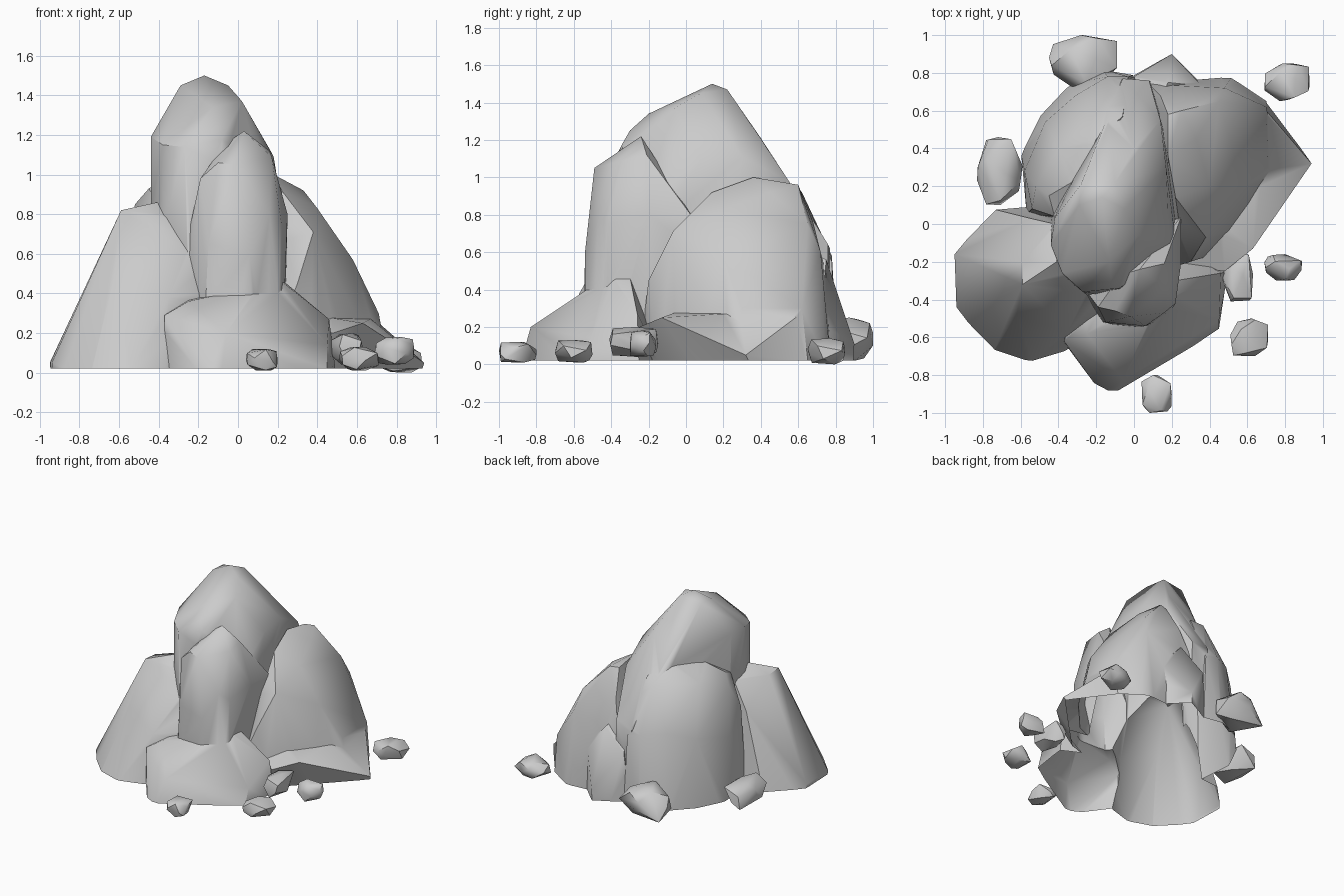
import bpy
import bmesh
import math
import random
from mathutils import Vector

# Remove the default object
default = bpy.data.objects.get("Cube")
if default:
    bpy.data.objects.remove(default, do_unlink=True)

# Single stone colour
stone = bpy.data.materials.new("stone_grey")
stone.use_nodes = True
stone_colour = (0.6, 0.6, 0.6, 1)
stone.diffuse_color = stone_colour
stone.node_tree.nodes["Principled BSDF"].inputs["Base Color"].default_value = stone_colour


def hull_object(name, points):
    """Wrap points, given in hundredths, in a chiselled convex shell."""
    bm = bmesh.new()
    for point in points:
        bm.verts.new(Vector(point) / 100)
    hull = bmesh.ops.convex_hull(bm, input=bm.verts[:])
    loose = set(hull["geom_interior"]) | set(hull["geom_unused"])
    loose_verts = [item for item in loose if isinstance(item, bmesh.types.BMVert)]
    bmesh.ops.delete(bm, geom=loose_verts, context="VERTS")
    bmesh.ops.recalc_face_normals(bm, faces=bm.faces[:])
    mesh = bpy.data.meshes.new(name)
    bm.to_mesh(mesh)
    bm.free()
    mesh.materials.append(stone)
    rock = bpy.data.objects.new(name, mesh)
    bpy.context.collection.objects.link(rock)
    return rock


def activate(rock):
    bpy.ops.object.select_all(action="DESELECT")
    rock.select_set(True)
    bpy.context.view_layer.objects.active = rock


def soften(rock):
    activate(rock)
    bpy.ops.object.shade_smooth_by_angle(angle=math.radians(40))


boulders = []


def boulder(name, foot, shoulder, crown):
    """Large rock from a buried outline and the corners above it."""
    depth = -2 - len(boulders)
    corners = [(x, y, depth) for x, y in foot] + shoulder + crown
    boulders.append(hull_object(name, corners))


def fuse(parts, name):
    """Join overlapping boulders into one hollow shell, open at the ground."""
    mass = parts[0]
    activate(mass)
    for part in parts[1:]:
        union = mass.modifiers.new("union", "BOOLEAN")
        union.operation = "UNION"
        union.solver = "EXACT"
        union.object = part
        bpy.ops.object.modifier_apply(modifier=union.name)
        bpy.data.objects.remove(part, do_unlink=True)
    mass.name = name
    bm = bmesh.new()
    bm.from_mesh(mass.data)
    everything = bm.verts[:] + bm.edges[:] + bm.faces[:]
    bmesh.ops.bisect_plane(bm, geom=everything, plane_co=(0, 0, 0.02),
                           plane_no=(0, 0, 1), clear_inner=True)
    bm.to_mesh(mass.data)
    bm.free()
    soften(mass)


def pebble(name, centre, half_size, bottom, top, seed):
    """Small blocky stone fitted exactly into a box."""
    rng = random.Random(seed)
    cloud = []
    for i in range(18):
        height = 1 - 2 * (i + 0.5) / 18
        turn = i * math.pi * (3 - math.sqrt(5)) + rng.uniform(-0.4, 0.4)
        radius = math.sqrt(1 - height * height)
        direction = Vector((radius * math.cos(turn), radius * math.sin(turn), height))
        blockiness = max(abs(c) for c in direction) ** 0.7
        cloud.append(direction / blockiness * rng.uniform(0.94, 1.04))
    low = [min(p[axis] for p in cloud) for axis in range(3)]
    high = [max(p[axis] for p in cloud) for axis in range(3)]
    box_low = (centre[0] - half_size[0], centre[1] - half_size[1], bottom)
    box_high = (centre[0] + half_size[0], centre[1] + half_size[1], top)
    fitted = []
    for p in cloud:
        fitted.append([
            box_low[a] + (p[a] - low[a]) / (high[a] - low[a]) * (box_high[a] - box_low[a])
            for a in range(3)])
    soften(hull_object(name, fitted))


# Tall central spire
boulder(
    "central_spire",
    foot=[(-44, -12), (-44, 10), (-30, 40), (-8, 76), (10, 75), (24, 20), (23, -18), (0, -40), (-22, -40), (-37, -28)],
    shoulder=[(-44, -11, 119), (-42, 3, 118), (-38, -26, 115), (-27, -36, 114), (-8, -34, 118),
              (18, 8, 109), (17, 30, 111), (-14, 53, 99), (14, 55, 98), (-6, 77, 62), (8, 76, 64),
              (19, -10, 98), (23, -16, 78)],
    crown=[(-17, 14, 150), (-29, 10, 145), (-28, 21, 145), (-10, 22, 147), (-5, 8, 145),
           (2, -6, 137), (-12, -30, 125), (-13, -20, 134), (0, 40, 121)],
)

# Column leaning on the front of the spire
boulder(
    "front_column",
    foot=[(-25, -42), (-18, -52), (-5, -55), (8, -54), (18, -48), (22, -42), (23, 0), (-25, -20)],
    shoulder=[(-25, -36, 70), (-19, -44, 98), (-15, -52, 65), (25, -20, 80), (22, -42, 75),
              (6, -54, 60), (16, -47, 80), (25, 4, 78)],
    crown=[(3, -24, 122), (-7, -27, 115), (16, -21, 112), (17, -34, 109), (-10, -46, 106),
           (-2, -49, 105), (14, -13, 102)],
)

# Flank on the low x side
boulder(
    "side_flank",
    foot=[(-94, -15), (-93, -44), (-75, -69), (-57, -75), (-37, -69), (-15, -50), (-20, 0), (-52, 10), (-75, 8)],
    shoulder=[(-95, -16, 5), (-94, -44, 5), (-62, -48, 50), (-71, -20, 55), (-35, -57, 38),
              (-18, -46, 40), (-55, 3, 60)],
    crown=[(-59, -32, 82), (-59, -20, 81), (-41, -20, 86), (-20, -25, 76), (-42, 0, 80)],
)

# Low ledge at the front
boulder(
    "front_ledge",
    foot=[(-37, -63), (-17, -90), (-9, -90), (45, -58), (50, -25), (20, -10), (-30, -20)],
    shoulder=[(-37, -62, 29), (-6, -83, 20), (45, -51, 14), (46, -26, 27)],
    crown=[(-25, -58, 36), (8, -53, 40), (22, -38, 46), (22, -30, 47), (31, -28, 38), (-25, -30, 38)],
)

# Broad flank on the high x side
boulder(
    "broad_flank",
    foot=[(78, 25), (60, 0), (45, -15), (20, -18), (5, 74), (40, 75), (52, 78), (70, 66)],
    shoulder=[(30, -20, 45), (58, 20, 57), (71, 30, 30), (45, 65, 75), (48, 72, 60),
              (70, 62, 30), (60, 66, 42), (20, -23, 20), (14, 68, 76), (8, 74, 52)],
    crown=[(22, 14, 92), (18, 36, 100), (18, 58, 96), (25, -7, 67), (38, -7, 71),
           (40, 20, 83), (33, 45, 92), (25, 60, 96)],
)

# Low skirt below the broad flank, undercut near the ground
boulder(
    "flank_skirt",
    foot=[(90, 38), (70, 15), (45, -10), (25, -15), (30, 50), (55, 74), (70, 66)],
    shoulder=[(94, 32, 5), (63, -13, 25), (48, -25, 20), (20, -22, 20), (82, 20, 12)],
    crown=[(70, 60, 26), (67, 20, 27), (45, 30, 26), (45, -5, 28)],
)

# Small wedge at the back
boulder(
    "back_wedge",
    foot=[(-5, 76), (20, 89), (38, 72), (30, 50), (10, 50)],
    shoulder=[(20, 90, 11), (20, 82, 29), (0, 78, 40), (36, 73, 36)],
    crown=[(18, 75, 56), (10, 55, 66)],
)

# Rounded buttress at the back corner
boulder(
    "back_buttress",
    foot=[(-57, 5), (-60, 38), (-50, 58), (-35, 74), (-17, 82), (0, 79), (0, 40), (-30, 0)],
    shoulder=[(-58, 28, 50), (-47, 54, 55), (-31, 68, 60), (-14, 78, 58), (-3, 78, 55),
              (-52, 20, 85), (-54, 8, 65)],
    crown=[(-45, 15, 93), (-42, 4, 88), (-40, 40, 92), (-28, 25, 103), (-20, 45, 102),
           (-14, 62, 92), (-6, 57, 96)],
)
fuse(boulders, "boulder_mass")

# Loose stones around the foot
loose_stones = [
    ("back_stone", (-27, 86), (18, 14), 2, 25),
    ("side_stone", (-71, 28), (12, 18), 2, 20),
    ("far_corner_stone", (81, 75), (12, 10), 0, 14),
    ("outer_stone", (79, -23), (10, 7), 4, 18),
    ("front_corner_stone", (61, -60), (10, 10), 1, 13),
    ("front_stone", (12, -90), (8, 10), 1, 12),
    ("nook_stone", (55, -28), (8, 13), 4, 20),
]
for seed, (name, centre, half_size, bottom, top) in enumerate(loose_stones):
    pebble(name, centre, half_size, bottom, top, seed)
